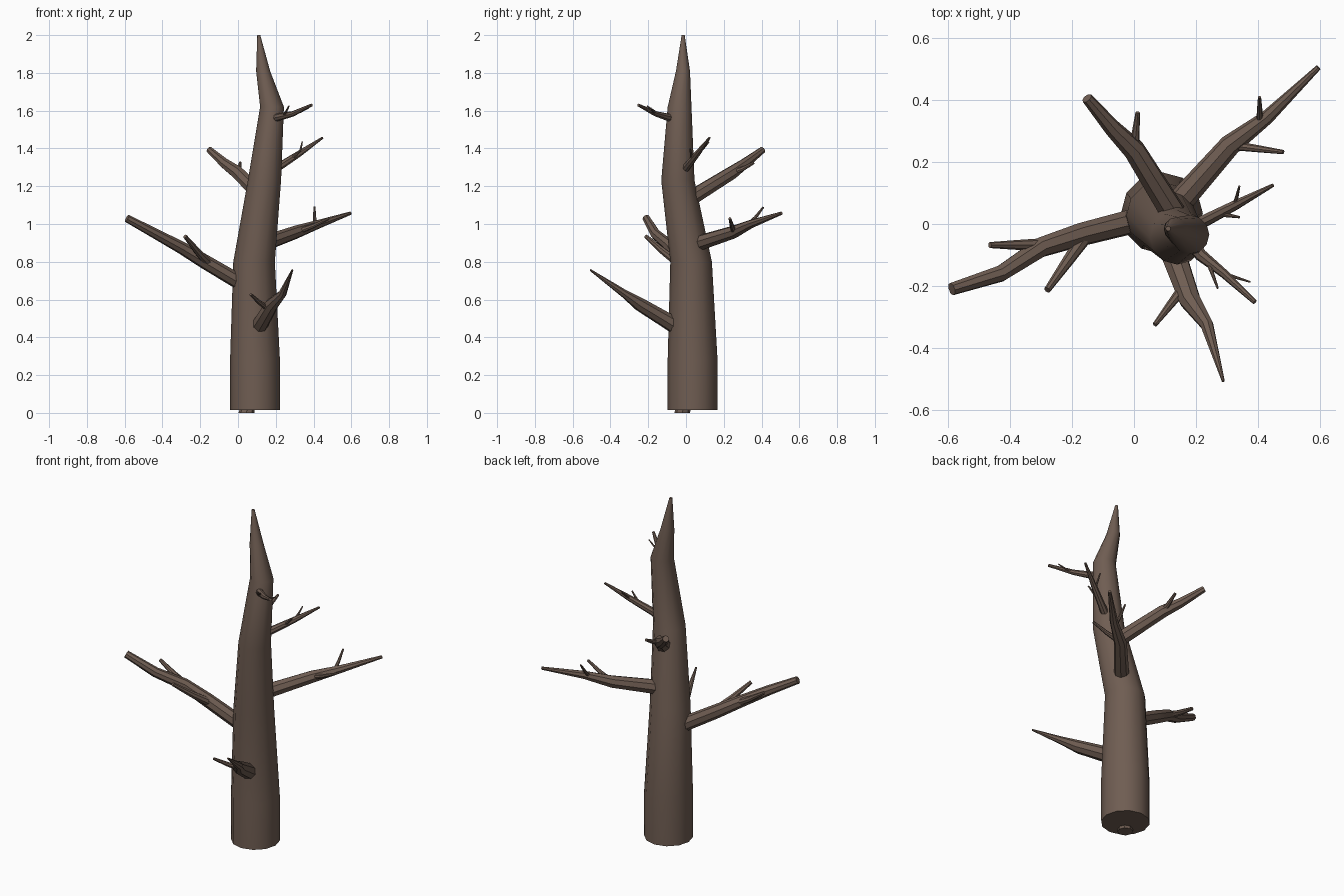
import bpy, bmesh
from math import cos, sin, pi, radians
from mathutils import Vector, Quaternion

if "Cube" in bpy.data.objects:
    bpy.data.objects.remove(bpy.data.objects["Cube"])

bark = bpy.data.materials.new("bark")
bark.diffuse_color = (0.16, 0.11, 0.085, 1)
bark.use_nodes = True
bark.node_tree.nodes["Principled BSDF"].inputs["Base Color"].default_value = bark.diffuse_color


def tube(name, points, radii, sides=8, level=False):
    """Capped tube along a path; level keeps every ring horizontal."""
    P = [Vector(p) for p in points]
    bm = bmesh.new()
    q, d0, rings = Quaternion(), Vector((0, 0, 1)), []
    for i, (p, r) in enumerate(zip(P, radii)):
        d = (P[min(i + 1, len(P) - 1)] - P[max(i - 1, 0)]).normalized()
        if not level:
            q = d0.rotation_difference(d) @ q
            d0 = d
        angles = [2 * pi * k / sides for k in range(sides)]
        rings.append([bm.verts.new(p + q @ Vector((r * cos(a), r * sin(a), 0)))
                      for a in angles])
    for a, b in zip(rings, rings[1:]):
        for k in range(sides):
            j = (k + 1) % sides
            bm.faces.new((a[k], a[j], b[j], b[k]))
    bm.faces.new(rings[0][::-1])
    bm.faces.new(rings[-1])
    me = bpy.data.meshes.new(name)
    bm.to_mesh(me)
    bm.free()
    ob = bpy.data.objects.new(name, me)
    bpy.context.collection.objects.link(ob)
    me.materials.append(bark)
    bpy.ops.object.select_all(action='DESELECT')
    ob.select_set(True)
    bpy.context.view_layer.objects.active = ob
    bpy.ops.object.shade_smooth_by_angle(angle=radians(40))


def branch(name, r0, r1, path, twigs, thick=1.0):
    """Tapered branch; each twig is (position along the path, tip)."""
    n = len(path) - 1

    def radius(t):
        return r0 + (r1 - r0) * (t / n) ** 1.3

    tube(name, path, [radius(i) for i in range(n + 1)])
    for i, (t, tip) in enumerate(twigs, 1):
        k = int(t)
        base = Vector(path[k]).lerp(Vector(path[k + 1]), t - k)
        mid = base.lerp(Vector(tip), 0.5) - Vector((0, 0, 0.005))
        r = radius(t) * thick
        tube(f"{name}_twig_{i}", [base, mid, tip], [0.46 * r, 0.34 * r, 0.2 * r])


# Leaning trunk with a pointed top, and the stub beneath it
tube("trunk", [(.09, .035, .015), (.09, .035, .28), (.085, .027, .8), (.14, -.043, 1.23),
               (.18, -.034, 1.62), (.133, -.016, 1.81), (.11, -.015, 2)],
     [.132, .132, .11, .088, .063, .037, .008], 12, True)
tube("root_stub", [(.045, -.02, 0), (.06, 0, .1)], [.042, .03], 8, True)

# Main branches from low to high
branch("front_branch", .046, .005,
       [(.1, -.02, .44), (.18, -.245, .575), (.235, -.325, .63), (.288, -.507, .757)],
       [(.8, (.067, -.325, .628))])
branch("left_branch", .042, .021,
       [(.08, .03, .65), (-.175, -.035, .8), (-.3, -.075, .875),
        (-.43, -.16, .945), (-.588, -.21, 1.03)],
       [(1.8, (-.465, -.068, .975)), (.9, (-.28, -.213, .935))], 1.4)
branch("back_right_branch", .043, .009,
       [(.12, .04, .89), (.31, .255, .958), (.43, .345, 1), (.595, .505, 1.057)],
       [(1, (.482, .232, 1.03)), (1.8, (.405, .41, 1.09))])
branch("back_left_branch", .042, .018,
       [(.13, .03, 1.14), (0, .24, 1.27), (-.07, .31, 1.32), (-.152, .406, 1.393)],
       [(1, (.012, .36, 1.325))])
branch("upper_right_branch", .024, .006,
       [(.15, -.03, 1.26), (.325, .06, 1.373), (.448, .125, 1.457)],
       [(1, (.34, .122, 1.435)), (.7, (.34, .022, 1.4))])
branch("top_branch", .024, .008,
       [(.17, -.04, 1.555), (.215, -.1, 1.566), (.29, -.16, 1.583), (.39, -.252, 1.63)],
       [(2, (.375, -.187, 1.615)), (1.3, (.27, -.207, 1.625))])
